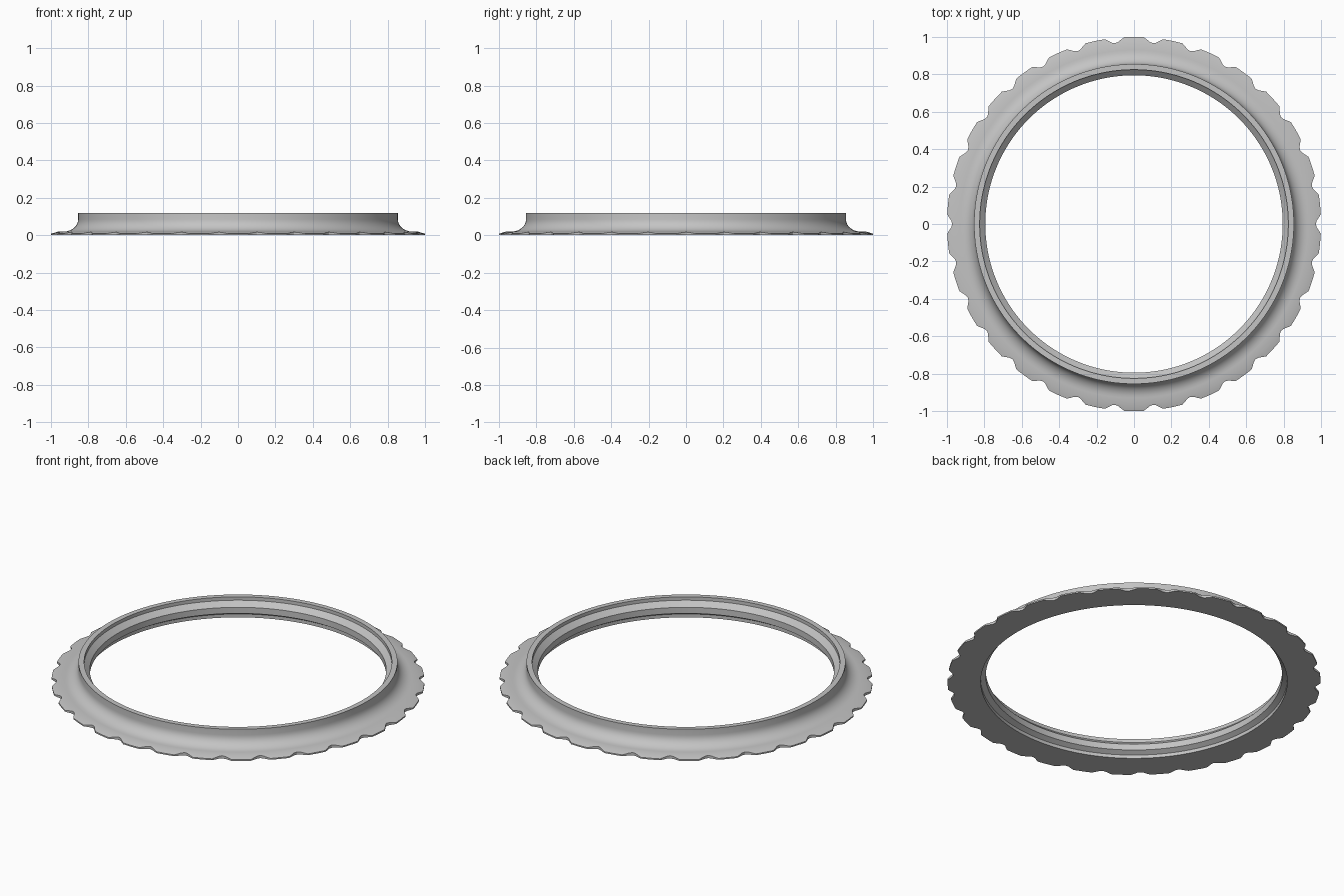
import bpy
import bmesh
import math

if "Cube" in bpy.data.objects:
    bpy.data.objects.remove(bpy.data.objects["Cube"], do_unlink=True)

SEGMENTS = 360
NOTCHES = 30
DEPTH = 0.028

# Single plain grey material
grey = bpy.data.materials.new("light grey")
grey.use_nodes = True
color = (0.55, 0.55, 0.55, 1)
grey.diffuse_color = color
grey.node_tree.nodes["Principled BSDF"].inputs["Base Color"].default_value = color


def rim_radius(angle):
    """Broad lobes parted by shallow rounded notches."""
    return 1 - DEPTH * max(0, math.cos(NOTCHES * angle)) ** 1.3


# Concave flare from the thin lip up to the collar
flare = []
for i in range(9):
    t = math.radians(90 * i / 8)
    flare.append((0.93 - 0.075 * math.sin(t), 0.085 - 0.065 * math.cos(t)))

# Collar top, stepped bore with its inner ridge, and the underside
collar = [(0.855, 0.12), (0.825, 0.12), (0.825, 0.1), (0.795, 0.072),
          (0.795, 0.036), (0.822, 0.02), (0.822, 0)]


def section(angle):
    r = rim_radius(angle)
    lip = [(r, 0), (r, 0.008 + (1 - r) * 0.3), (0.966, 0.0185)]
    return lip + flare + collar


# Sweep the section around the axis
bm = bmesh.new()
rings = []
for s in range(SEGMENTS):
    a = math.tau * s / SEGMENTS
    rings.append([bm.verts.new((r * math.cos(a), r * math.sin(a), z))
                  for r, z in section(a)])
for s, ring in enumerate(rings):
    following = rings[(s + 1) % SEGMENTS]
    for k in range(len(ring)):
        n = (k + 1) % len(ring)
        bm.faces.new((ring[k], following[k], following[n], ring[n]))
bmesh.ops.recalc_face_normals(bm, faces=bm.faces)

mesh = bpy.data.meshes.new("scalloped_ring")
bm.to_mesh(mesh)
bm.free()
mesh.materials.append(grey)
ring_object = bpy.data.objects.new("scalloped_ring", mesh)
bpy.context.collection.objects.link(ring_object)

# Smooth the flare, keep the turned edges crisp
bpy.context.view_layer.objects.active = ring_object
ring_object.select_set(True)
bpy.ops.object.shade_smooth_by_angle(angle=math.radians(30))
